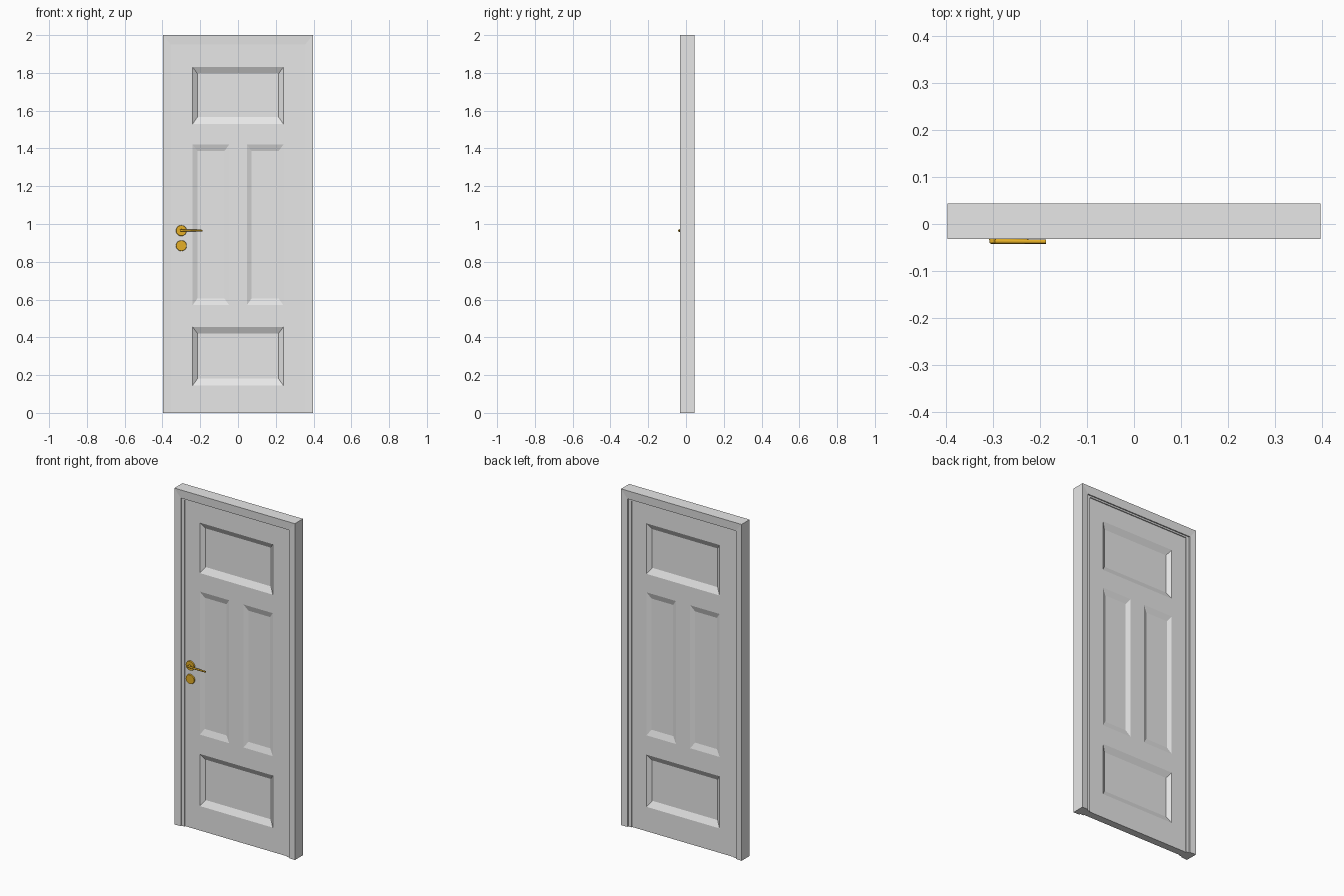
import bpy, bmesh, math
from mathutils import Matrix, Vector

cube = bpy.data.objects.get("Cube")
if cube:
    bpy.data.objects.remove(cube, do_unlink=True)


def material(name, rgb, metal_rough=0.5):
    m = bpy.data.materials.new(name)
    m.use_nodes = True
    m.diffuse_color = (*rgb, 1)
    bsdf = m.node_tree.nodes["Principled BSDF"]
    bsdf.inputs["Base Color"].default_value = (*rgb, 1)
    bsdf.inputs["Roughness"].default_value = metal_rough
    return m


PAINT = material("light_grey_paint", (0.8, 0.8, 0.8))
BRASS = material("brass_yellow", (0.78, 0.43, 0.02))

MID_Y = 0.006       # middle plane of frame and door
HALF_W = 0.336      # door half width
TOP = 1.94          # door top
HALF_T = 0.022      # door half thickness


def finish(bm, name, mat):
    mesh = bpy.data.meshes.new(name)
    bm.to_mesh(mesh)
    bm.free()
    mesh.materials.append(mat)
    obj = bpy.data.objects.new(name, mesh)
    bpy.context.collection.objects.link(obj)
    return obj


# Door frame: a stepped casing profile carried up, across and down with mitres
def build_frame():
    half = [(0.396, 2.0, -0.038), (0.356, 1.95, -0.035),
            (0.356, 1.95, -0.028), (HALF_W, TOP, -0.028)]
    profile = half + [(w, h, -y) for w, h, y in reversed(half)]
    bm = bmesh.new()
    rows = []
    for w, h, y in profile:
        path = [(-w, 0), (-w, h), (w, h), (w, 0)]
        rows.append([bm.verts.new((x, y + MID_Y, z)) for x, z in path])
    for i, row in enumerate(rows):
        after = rows[(i + 1) % len(rows)]
        for k in range(3):
            bm.faces.new((row[k], row[k + 1], after[k + 1], after[k]))
    for end in (0, 3):
        bm.faces.new([row[end] for row in rows])
    bmesh.ops.recalc_face_normals(bm, faces=bm.faces)
    finish(bm, "door_frame", PAINT)


# Door leaf: stiles and rails around sunken panels with sloping sides, both faces alike
def build_door():
    bm = bmesh.new()

    def face(points, flip):
        verts = [bm.verts.new(p) for p in points]
        bm.faces.new(verts[::-1] if flip else verts)

    def corners(x0, x1, z0, z1, y):
        return [(x0, y, z0), (x1, y, z0), (x1, y, z1), (x0, y, z1)]

    px, mx = 0.24, 0.047
    panels = [(-px, px, 0.145, 0.455, 0.018), (-px, px, 1.53, 1.83, 0.018),
              (-px, -mx, 0.57, 1.42, 0.011), (mx, px, 0.57, 1.42, 0.011)]
    solids = [(-HALF_W, -px, 0, TOP), (px, HALF_W, 0, TOP),
              (-px, px, 0, 0.145), (-px, px, 0.455, 0.57),
              (-px, px, 1.42, 1.53), (-px, px, 1.83, TOP),
              (-mx, mx, 0.57, 1.42)]
    for side in (-1, 1):
        y = MID_Y + side * HALF_T
        flip = side > 0
        for rect in solids:
            face(corners(*rect, y), flip)
        for x0, x1, z0, z1, depth in panels:
            outer = corners(x0, x1, z0, z1, y)
            inner = corners(x0 + 0.025, x1 - 0.025, z0 + 0.036, z1 - 0.034,
                            y - side * depth)
            face(inner, flip)
            for k in range(4):
                n = (k + 1) % 4
                face((outer[k], outer[n], inner[n], inner[k]), flip)
    # edges of the leaf
    front = corners(-HALF_W, HALF_W, 0, TOP, MID_Y - HALF_T)
    back = corners(-HALF_W, HALF_W, 0, TOP, MID_Y + HALF_T)
    for k in range(4):
        n = (k + 1) % 4
        face((front[n], front[k], back[k], back[n]), False)
    bmesh.ops.remove_doubles(bm, verts=bm.verts, dist=0.0001)
    finish(bm, "door_leaf", PAINT)


# Round brass part between two points, with its own radius at each end
def rod(name, start, end, r0, r1, sides=24):
    a, b = Vector(start), Vector(end)
    turn = (b - a).to_track_quat("Z", "Y").to_matrix().to_4x4()
    bm = bmesh.new()
    bmesh.ops.create_cone(bm, cap_ends=True, segments=sides, radius1=r0, radius2=r1,
                          depth=(b - a).length,
                          matrix=Matrix.Translation((a + b) / 2) @ turn)
    obj = finish(bm, name, BRASS)
    bpy.ops.object.select_all(action="DESELECT")
    bpy.context.view_layer.objects.active = obj
    obj.select_set(True)
    bpy.ops.object.shade_smooth_by_angle(angle=math.radians(35))
    return obj


build_frame()
build_door()

# Lever handle with its rosette, and the keyhole cover below
X, Z = -0.30, 0.965
FACE = MID_Y - HALF_T
rod("handle_rosette", (X, FACE + 0.002, Z), (X, FACE - 0.008, Z), 0.029, 0.027)
rod("keyhole_cover", (X, FACE + 0.002, 0.885), (X, FACE - 0.008, 0.885), 0.029, 0.027)
rod("handle_neck", (X, FACE, Z), (X, -0.040, Z), 0.008, 0.007, 16)
rod("handle_lever", (X - 0.005, -0.0365, Z), (-0.187, -0.0375, Z), 0.0055, 0.0045, 12)
